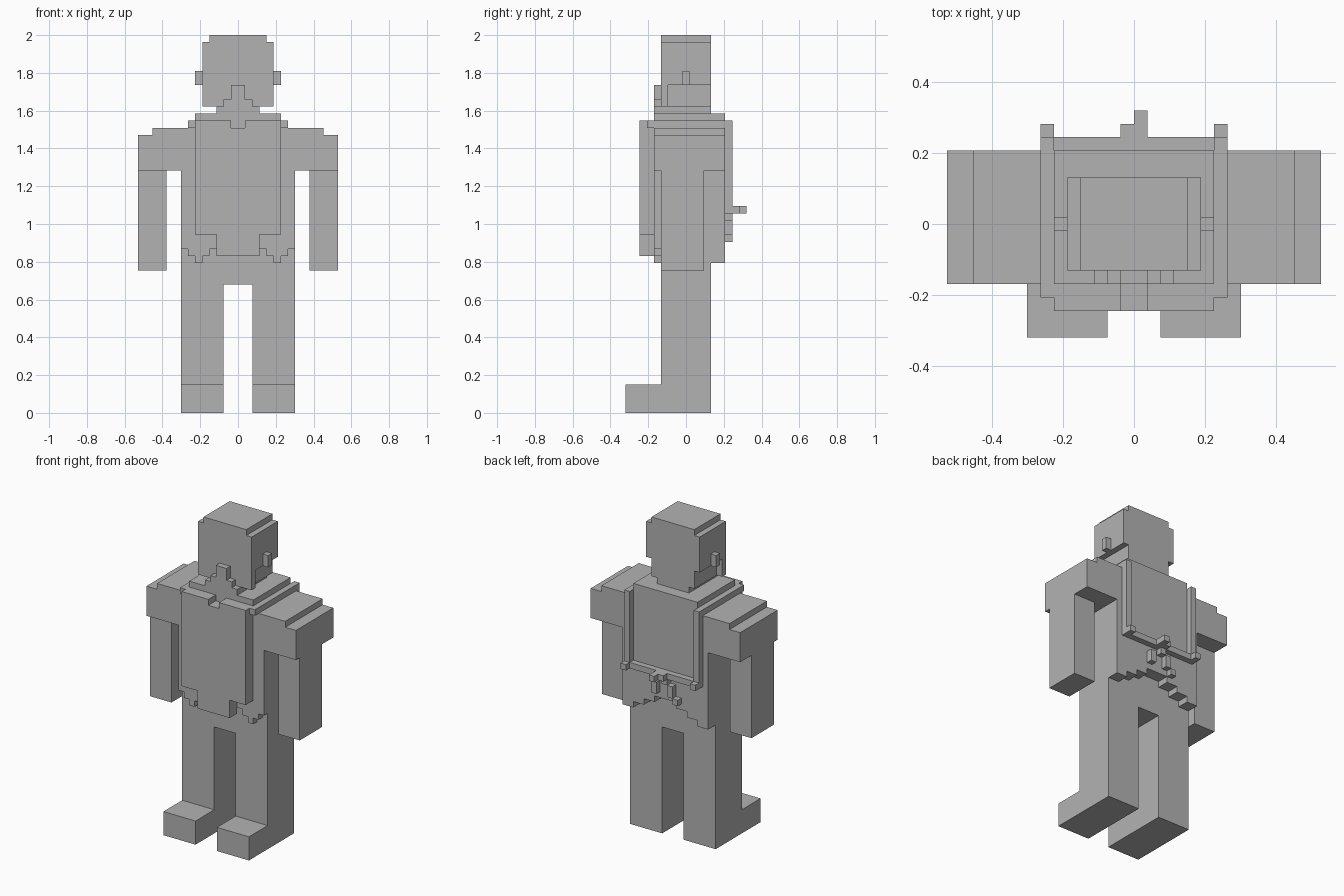
import bpy, bmesh
from mathutils import Matrix, Vector

cube = bpy.data.objects.get("Cube")
if cube:
    bpy.data.objects.remove(cube, do_unlink=True)

U = 2 / 53  # edge of one block

grey = bpy.data.materials.new("plain grey")
grey.use_nodes = True
COLOUR = (0.45, 0.45, 0.45, 1)
grey.diffuse_color = COLOUR
grey.node_tree.nodes["Principled BSDF"].inputs["Base Color"].default_value = COLOUR


def part(name, boxes, mirror=False):
    """Object made of boxes (x0, x1, y0, y1, z0, z1) in block units."""
    bm = bmesh.new()
    for x0, x1, y0, y1, z0, z1 in boxes:
        centre = Vector((x0 + x1, y0 + y1, z0 + z1)) * U / 2
        size = Vector((x1 - x0, y1 - y0, z1 - z0)) * U
        bmesh.ops.create_cube(bm, size=1, matrix=Matrix.LocRotScale(centre, None, size))
    mesh = bpy.data.meshes.new(name)
    bm.to_mesh(mesh)
    bm.free()
    mesh.materials.append(grey)
    ob = bpy.data.objects.new(name, mesh)
    bpy.context.collection.objects.link(ob)
    if mirror:
        mod = ob.modifiers.new("mirror", "MIRROR")
        mod.use_mirror_merge = False
    return ob


FRONT, BACK = -4.5, 5.5  # torso depth

# Legs, feet and hips
part("legs", [(2, 8, -3.5, 3.5, 0, 18)], True)
part("feet", [(2, 8, -8.5, -3.5, 0, 4)], True)
part("hips", [(-8, 8, -3.5, 3.5, 18, 24)])

# Torso with raised collar
part("torso", [(-8, 8, FRONT, BACK, 24, 40)])
part("collar", [(-6, 6, FRONT, BACK, 40, 42)])

# Ragged hem: one column per block, front and back
front_hem = [23, 23, 23, 23, 22, 21, 22, 23]
part("front_hem", [(i, i + 1, FRONT, -3.5, z, 24) for i, z in enumerate(front_hem)], True)
back_hem = [23, 22, 21]
part("back_hem", [(2 + 2 * i, 8, 3.5, BACK, z, z + 1) for i, z in enumerate(back_hem)], True)

# Apron with a neck notch and a narrower lower flap
part("apron", [(-6, 6, -6.5, FRONT, 25, 40), (-3, 3, -6.5, FRONT, 22, 25)])
part("apron_top", [(1, 6, -6.5, FRONT, 40, 41)], True)

# Straps over the shoulders and down the back, tied with a knot
part("straps", [(6, 7, -5.5, 6.5, 40, 41), (6, 7, BACK, 6.5, 28, 40),
                (6, 7, 6.5, 7.5, 28, 29)], True)
part("back_tie", [(-6, 6, BACK, 6.5, 28, 29)])
part("knot", [(-1, 0, 6.5, 7.5, 28, 29), (0, 1, 6.5, 8.5, 28, 29)])
part("tie_ends", [(-1, 0, BACK, 6.5, 27, 28), (-2, -1, BACK, 6.5, 25, 27),
                  (-3, -2, BACK, 6.5, 24, 25), (1, 2, BACK, 6.5, 25, 27)])

# Arms with stepped shoulders
part("shoulders", [(8, 14, FRONT, BACK, 34, 39), (8, 12, FRONT, BACK, 39, 40)], True)
part("forearms", [(10, 14, -3.5, 2.5, 20, 34)], True)

# Neck, head and ears
part("neck", [(-3, 3, -3.5, 3.5, 42, 43)])
part("head", [(-5, 5, -3.5, 3.5, 46, 52), (-4, 4, -3.5, 3.5, 52, 53)])
part("jaw", [(-5, 5, -3.5, -2.5, 43, 46), (-4, 4, -2.5, 3.5, 43, 46)])
part("ears", [(5, 6, -0.5, 0.5, 46, 48)], True)

# Stepped beard on the face
part("beard", [(-w, w, FRONT, -3.5, z0, z1)
               for w, z0, z1 in ((1, 44, 46), (2, 43, 44), (3, 42, 43))])
